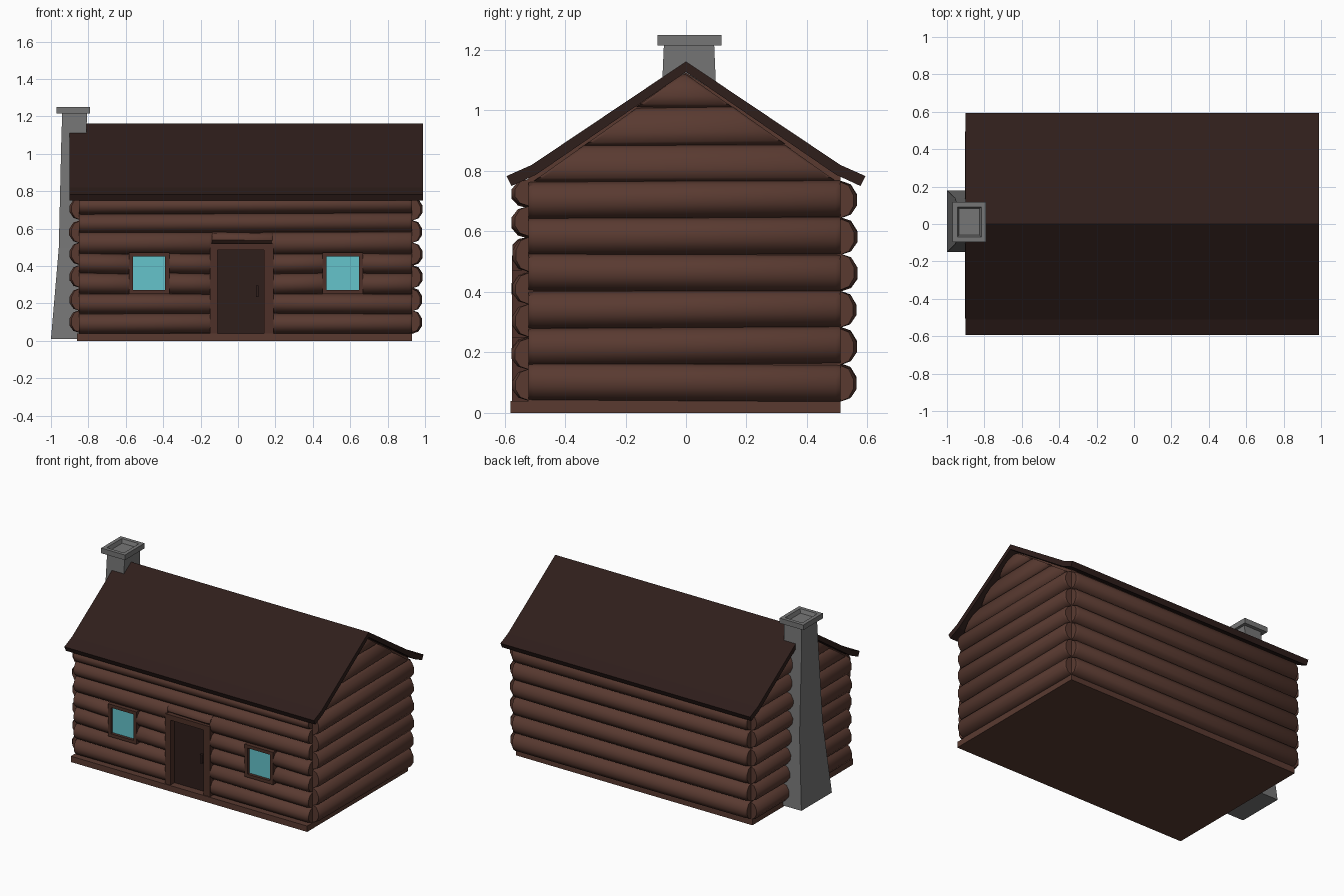
import bpy, bmesh, random

if "Cube" in bpy.data.objects:
    bpy.data.objects.remove(bpy.data.objects["Cube"])
random.seed(4)

def material(name, rgb):
    m = bpy.data.materials.new(name)
    m.diffuse_color = (*rgb, 1)
    m.use_nodes = True
    m.node_tree.nodes["Principled BSDF"].inputs["Base Color"].default_value = m.diffuse_color
    return m

LOG = material("log_wood", (0.10, 0.042, 0.03))
TRIM = material("trim_wood", (0.075, 0.03, 0.021))
DARK = material("dark_wood", (0.028, 0.013, 0.011))
GLASS = material("window_glass", (0.13, 0.55, 0.6))
STONE = material("stone", (0.18, 0.18, 0.18))

def finish(name, bm, mat, smooth=None):
    bmesh.ops.recalc_face_normals(bm, faces=bm.faces)
    me = bpy.data.meshes.new(name)
    bm.to_mesh(me)
    bm.free()
    ob = bpy.data.objects.new(name, me)
    bpy.context.collection.objects.link(ob)
    me.materials.append(mat)
    if smooth:
        bpy.ops.object.select_all(action='DESELECT')
        ob.select_set(True)
        bpy.context.view_layer.objects.active = ob
        bpy.ops.object.shade_smooth_by_angle(angle=smooth)
    return ob

def loft(bm, rings):
    """Skin a list of equal-length point rings and cap both ends."""
    vs = [[bm.verts.new(p) for p in r] for r in rings]
    n = len(vs[0])
    for a, b in zip(vs, vs[1:]):
        for i in range(n):
            bm.faces.new((a[i], a[(i + 1) % n], b[(i + 1) % n], b[i]))
    bm.faces.new(vs[0])
    return bm.faces.new(vs[-1])

def rect(x0, x1, y0, y1, z):
    return [(x0, y0, z), (x1, y0, z), (x1, y1, z), (x0, y1, z)]

def box(name, x0, x1, y0, y1, z0, z1, mat):
    bm = bmesh.new()
    loft(bm, [rect(x0, x1, y0, y1, z0), rect(x0, x1, y0, y1, z1)])
    return finish(name, bm, mat)

def extrude_x(name, profile, x0, x1, mat):
    bm = bmesh.new()
    loft(bm, [[(x, y, z) for y, z in profile] for x in (x0, x1)])
    return finish(name, bm, mat)

# Wall frames: (distance along wall, distance outwards, height) -> world
WALLS = {
    "front": lambda t, o, z: (t, -0.52 - o, z),
    "back": lambda t, o, z: (t, 0.51 + o, z),
    "right": lambda t, o, z: (0.93 + o, t, z),
    "left": lambda t, o, z: (-0.845 - o, t, z),
}
SECTION = [(-0.02, 0), (0.0, 0.0), (0.035, 0.1), (0.056, 0.35),
           (0.056, 0.62), (0.035, 0.9), (0.0, 1.0), (-0.02, 1.0)]

def log(bm, wall, a, b, z0, z1, slope=0.0, depth=1.0):
    """Half-round log with eased ends; slope leans the ends in for gables."""
    f, h = WALLS[wall], z1 - z0
    d = depth * random.uniform(0.95, 1.03)
    tilt = random.uniform(-0.004, 0.004)
    ease = min(0.015, (b - a) / 4)
    rings = []
    for t, s, k, e in ((a, 0.8, 1, -1), (a + ease, 1, 1, -1),
                       (b - ease, 1, -1, 1), (b, 0.8, -1, 1)):
        rings.append([f(t + k * slope * v * h, o * d * s if o > 0 else o,
                        z0 + h * (0.5 + (v - 0.5) * (0.93 + 0.07 * s)) + e * tilt)
                      for o, v in SECTION])
    loft(bm, rings)

# Floor slab and solid wall core
box("floor_slab", -0.86, 0.93, -0.58, 0.51, 0, 0.04, LOG)
extrude_x("wall_core", [(-0.52, 0.03), (0.51, 0.03), (0.51, 0.79),
                        (0, 1.125), (-0.52, 0.79)], -0.845, 0.93, LOG)

# Back and side logs, six courses each
for wall, a, b in (("back", -0.85, 0.93), ("right", -0.52, 0.51), ("left", -0.52, 0.51)):
    bm = bmesh.new()
    for i in range(6):
        log(bm, wall, a, b, 0.04 + 0.121 * i, 0.161 + 0.121 * i)
    finish(wall + "_logs", bm, LOG, 0.75)

# Gable logs, trimmed to the roof pitch
for wall in ("right", "left"):
    bm = bmesh.new()
    for z0, z1 in ((0.766, 0.885), (0.885, 1.01), (1.01, 1.118)):
        w = (1.125 - z0) * 1.39
        log(bm, wall, -w - 0.005, w - 0.005, z0, z1, 1.39, 0.7)
    finish(wall + "_gable_logs", bm, LOG, 0.75)

# Front logs, broken by the door and windows
EDGES = [0.04, 0.145, 0.25, 0.36, 0.465, 0.58, 0.68, 0.77]
bm = bmesh.new()
for i, (z0, z1) in enumerate(zip(EDGES, EDGES[1:])):
    if i > 4:
        spans = [(-0.85, 0.93)]
    elif i in (2, 3):
        spans = [(-0.85, -0.57), (-0.38, -0.14), (0.18, 0.465), (0.655, 0.93)]
    else:
        spans = [(-0.85, -0.14), (0.18, 0.93)]
    for a, b in spans:
        log(bm, "front", a, b, z0, z1)
log(bm, "front", -0.14, 0.185, 0.515, 0.58)
finish("front_logs", bm, LOG, 0.75)

# Door with frame and handle
box("door", -0.12, 0.15, -0.53, -0.51, 0.04, 0.49, DARK)
box("door_frame_left", -0.15, -0.11, -0.575, -0.51, 0.04, 0.52, TRIM)
box("door_frame_right", 0.14, 0.19, -0.575, -0.51, 0.04, 0.52, TRIM)
box("door_frame_top", -0.11, 0.14, -0.575, -0.51, 0.485, 0.52, TRIM)
box("door_handle", 0.095, 0.11, -0.548, -0.525, 0.235, 0.295, DARK)

# Windows
for side, c in (("left", -0.475), ("right", 0.56)):
    box(side + "_window_glass", c - 0.09, c + 0.09, -0.555, -0.51, 0.265, 0.455, GLASS)
    for n, x0, x1, z0, z1 in (("sill", -0.108, 0.108, 0.25, 0.272),
                              ("head", -0.108, 0.108, 0.45, 0.472),
                              ("left_jamb", -0.108, -0.086, 0.272, 0.45),
                              ("right_jamb", 0.086, 0.108, 0.272, 0.45)):
        box(f"{side}_window_{n}", c + x0, c + x1, -0.575, -0.51, z0, z1, TRIM)

# Roof with kicked-out eaves
half = [(0.51, 0.82), (0.593, 0.783), (0.577, 0.75), (0.495, 0.788)]
extrude_x("roof", [(0, 1.162)] + half + [(0, 1.127)]
          + [(-y, z) for y, z in reversed(half)], -0.9, 0.99, DARK)

# Tapered chimney stack and hollow cap
bm = bmesh.new()
loft(bm, [rect(-1.0, -0.83, -0.15, 0.18, 0.01),
          rect(-0.958, -0.82, -0.11, 0.14, 0.5),
          rect(-0.945, -0.81, -0.08, 0.1, 1.06),
          rect(-0.94, -0.808, -0.073, 0.093, 1.22)])
finish("chimney_stack", bm, STONE)

bm = bmesh.new()
loft(bm, [rect(-0.97, -0.79, -0.095, 0.117, 1.215),
          rect(-0.97, -0.79, -0.095, 0.117, 1.25),
          rect(-0.945, -0.815, -0.07, 0.092, 1.25),
          rect(-0.935, -0.825, -0.06, 0.082, 1.225)])
finish("chimney_cap", bm, STONE)
